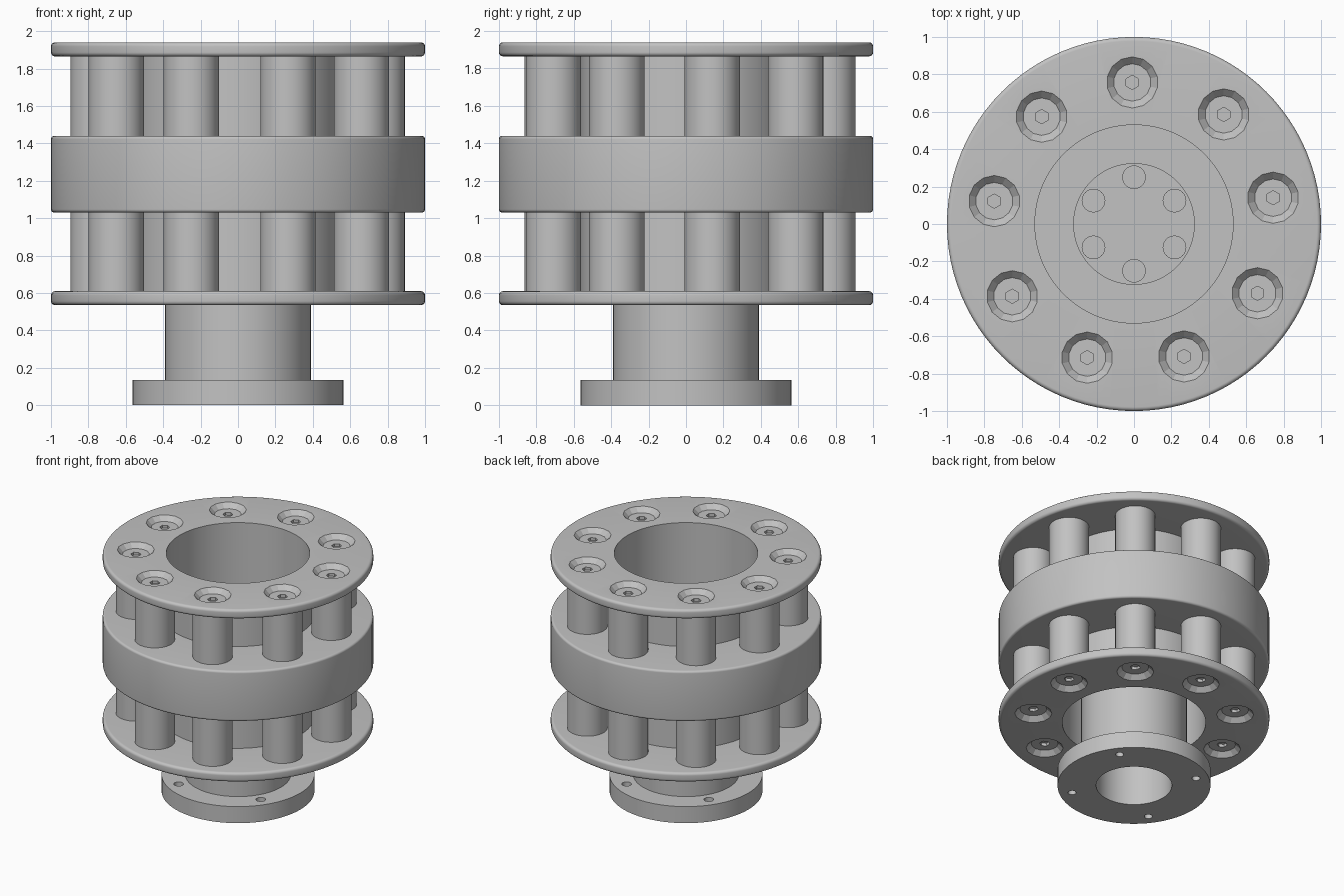
import bpy, bmesh, math
from mathutils import Matrix, Vector

cube = bpy.data.objects.get("Cube")
if cube:
    bpy.data.objects.remove(cube, do_unlink=True)

GREY = (0.54, 0.54, 0.54, 1.0)
metal = bpy.data.materials.new("plain_grey")
metal.use_nodes = True
metal.diffuse_color = GREY
metal.node_tree.nodes["Principled BSDF"].inputs["Base Color"].default_value = GREY

PIN_COUNT, PIN_RING, PIN_START = 9, 0.757, 10.7
BORE = 0.53


def add_object(name, bm):
    bmesh.ops.recalc_face_normals(bm, faces=bm.faces)
    mesh = bpy.data.meshes.new(name)
    bm.to_mesh(mesh)
    bm.free()
    mesh.materials.append(metal)
    obj = bpy.data.objects.new(name, mesh)
    bpy.context.collection.objects.link(obj)
    return obj


def select(obj):
    bpy.ops.object.select_all(action='DESELECT')
    obj.select_set(True)
    bpy.context.view_layer.objects.active = obj


def smooth(obj):
    select(obj)
    bpy.ops.object.shade_smooth_by_angle(angle=math.radians(17))


def lathe(name, profile, steps=96):
    """Spin a closed (radius, height) outline around the z axis."""
    bm = bmesh.new()
    verts = [bm.verts.new((r, 0, z)) for r, z in profile]
    edges = [bm.edges.new((a, b)) for a, b in zip(verts, verts[1:] + verts[:1])]
    bmesh.ops.spin(bm, geom=verts + edges, cent=(0, 0, 0), axis=(0, 0, 1),
                   angle=math.tau, steps=steps, use_duplicate=False)
    bmesh.ops.remove_doubles(bm, verts=bm.verts, dist=0.0005)
    bmesh.ops.dissolve_degenerate(bm, edges=bm.edges, dist=0.0001)
    return add_object(name, bm)


def rounded_ring(name, inner, outer, z0, z1, r):
    """Ring whose outer rims are rounded."""
    arc = [math.radians(a) for a in range(0, 91, 15)]
    low = [(outer - r + r * math.sin(a), z0 + r - r * math.cos(a)) for a in arc]
    high = [(x, z0 + z1 - z) for x, z in reversed(low)]
    return lathe(name, [(inner, z0)] + low + high + [(inner, z1)])


def around(count, radius, start):
    for i in range(count):
        a = math.radians(start + i * 360 / count)
        yield radius * math.cos(a), radius * math.sin(a)


def cylinders(name, spots, r0, r1, z0, z1, sides):
    """Repeated cylinders or cones from z0 to z1."""
    bm = bmesh.new()
    for x, y in spots:
        bmesh.ops.create_cone(bm, cap_ends=True, segments=sides, radius1=r0,
                              radius2=r1, depth=z1 - z0,
                              matrix=Matrix.Translation(Vector((x, y, (z0 + z1) / 2))))
    return add_object(name, bm)


def cut(target, cutter):
    cutter.hide_render = True
    mod = target.modifiers.new("cut", 'BOOLEAN')
    mod.operation = 'DIFFERENCE'
    mod.solver = 'EXACT'
    mod.object = cutter
    select(target)
    bpy.ops.object.modifier_apply(modifier=mod.name)
    bpy.data.objects.remove(cutter, do_unlink=True)


def pins():
    return around(PIN_COUNT, PIN_RING, PIN_START)


# End plates with countersunk sockets on their outer faces
for name, z0, z1, face, d in (("top_plate", 1.865, 1.94, 1.94, 1),
                              ("bottom_plate", 0.535, 0.61, 0.535, -1)):
    plate = rounded_ring(name, BORE, 1.0, z0, z1, 0.022)
    ends = sorted([(face - d * 0.037, 0.1), (face + d * 0.01, 0.147)])
    cut(plate, cylinders("sink_cutter", pins(), ends[0][1], ends[1][1],
                         ends[0][0], ends[1][0], 14))
    lo, hi = sorted((face - d * 0.06, face + d * 0.01))
    cut(plate, cylinders("hex_cutter", pins(), 0.038, 0.038, lo, hi, 6))
    smooth(plate)

# Thick middle ring
smooth(rounded_ring("middle_ring", BORE, 1.0, 1.03, 1.44, 0.018))

# Inner sleeve joining the plates
smooth(lathe("inner_sleeve", [(BORE, 0.61), (0.565, 0.61),
                              (0.565, 1.865), (BORE, 1.865)]))

# Pins above and below the ring
for name, z0, z1 in (("upper_pins", 1.44, 1.865), ("lower_pins", 0.61, 1.03)):
    smooth(cylinders(name, pins(), 0.148, 0.148, z0, z1, 48))

# Web, cap and bolts closing the middle of the sleeve
smooth(lathe("centre_web", [(0, 1.1), (0.54, 1.1), (0.54, 1.3), (0, 1.3)]))
smooth(lathe("centre_cap", [(0, 1.3), (0.325, 1.3), (0.325, 1.33), (0, 1.33)]))
smooth(cylinders("cap_bolts", around(6, 0.25, 30), 0.063, 0.063, 1.33, 1.36, 32))

# Hub: flange and bored shaft
hub = lathe("hub_shaft", [(0.28, 0), (0.565, 0), (0.565, 0.135), (0.39, 0.135),
                          (0.39, 1.1), (0, 1.1), (0, 0.95), (0.28, 0.95)])
for start, z0, z1, r in ((37, -0.01, 0.05, 0.03), (56, 0.09, 0.145, 0.036)):
    cut(hub, cylinders("bolt_cutter", around(4, 0.47, start), r, r, z0, z1, 24))
smooth(hub)
